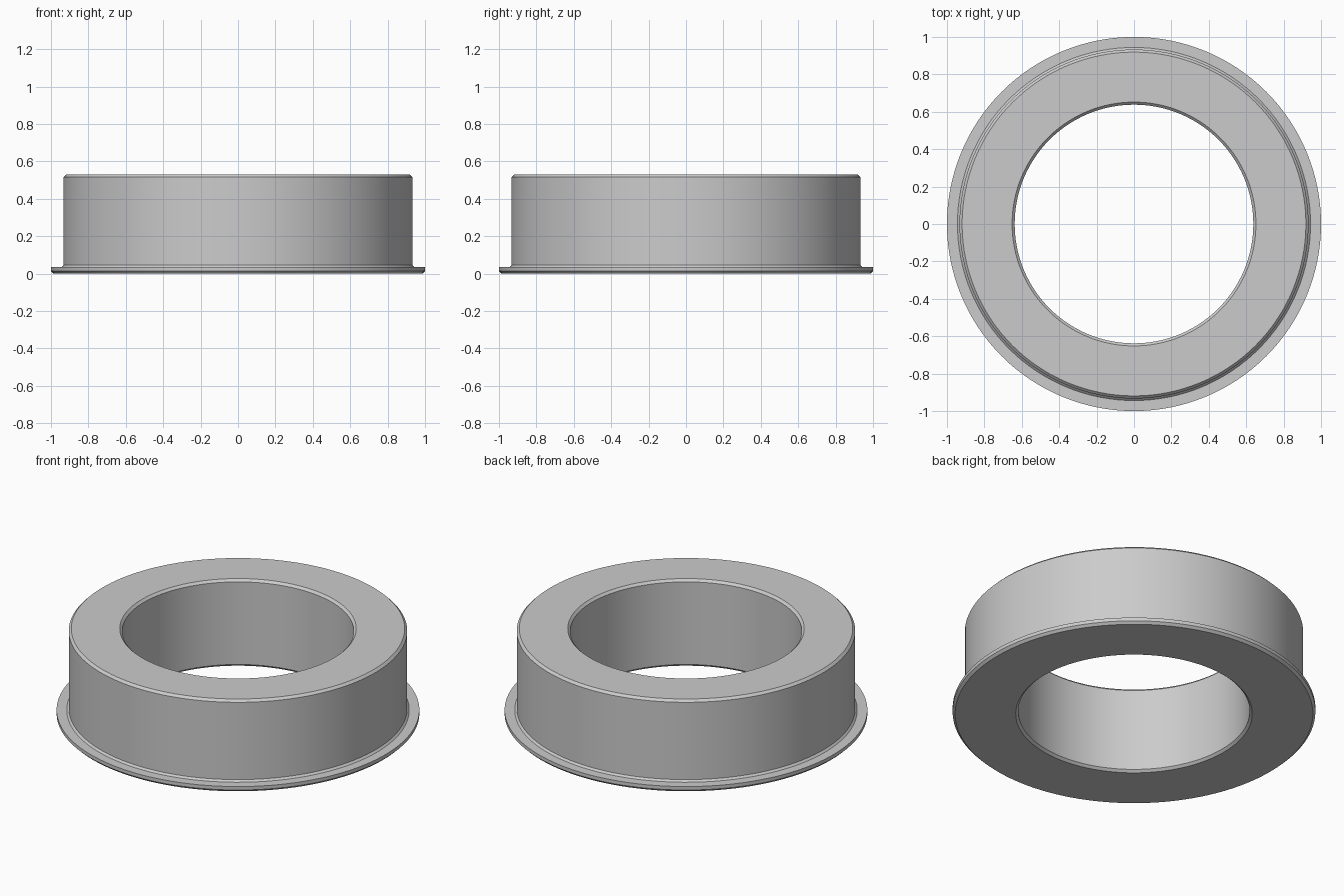
import bpy
import bmesh
import math

cube = bpy.data.objects.get("Cube")
if cube:
    bpy.data.objects.remove(cube, do_unlink=True)

SEGMENTS = 128
BORE, BODY, FLANGE = 0.638, 0.933, 1.0
HEIGHT, RIM = 0.53, 0.035
CH = 0.014       # edge chamfer
ROOT = 0.011     # fillet where the flange meets the body

# Plain grey metal
grey = bpy.data.materials.new("grey metal")
grey.use_nodes = True
colour = (0.6, 0.6, 0.6, 1.0)
grey.diffuse_color = colour
grey.node_tree.nodes["Principled BSDF"].inputs["Base Color"].default_value = colour

# Half section of the ring, counter-clockwise from the bottom of the bore
section = [
    (BORE + CH, 0), (FLANGE - CH, 0), (FLANGE, CH), (FLANGE, RIM),
    (BODY + ROOT, RIM), (BODY, RIM + ROOT),
    (BODY, HEIGHT - CH), (BODY - CH, HEIGHT),
    (BORE + CH, HEIGHT), (BORE, HEIGHT - CH), (BORE, CH),
]

# Revolve the section into a closed ring
bm = bmesh.new()
rings = []
for i in range(SEGMENTS):
    a = 2 * math.pi * i / SEGMENTS
    rings.append([bm.verts.new((r * math.cos(a), r * math.sin(a), z)) for r, z in section])
for i, ring in enumerate(rings):
    following = rings[(i + 1) % SEGMENTS]
    for j in range(len(section)):
        k = (j + 1) % len(section)
        bm.faces.new((ring[j], following[j], following[k], ring[k]))
bmesh.ops.recalc_face_normals(bm, faces=bm.faces)

mesh = bpy.data.meshes.new("flanged_ring")
bm.to_mesh(mesh)
bm.free()
mesh.materials.append(grey)
flanged_ring = bpy.data.objects.new("flanged_ring", mesh)
bpy.context.collection.objects.link(flanged_ring)

# Smooth round walls with crisp chamfer edges
bpy.ops.object.select_all(action='DESELECT')
flanged_ring.select_set(True)
bpy.context.view_layer.objects.active = flanged_ring
bpy.ops.object.shade_smooth_by_angle(angle=math.radians(25))
